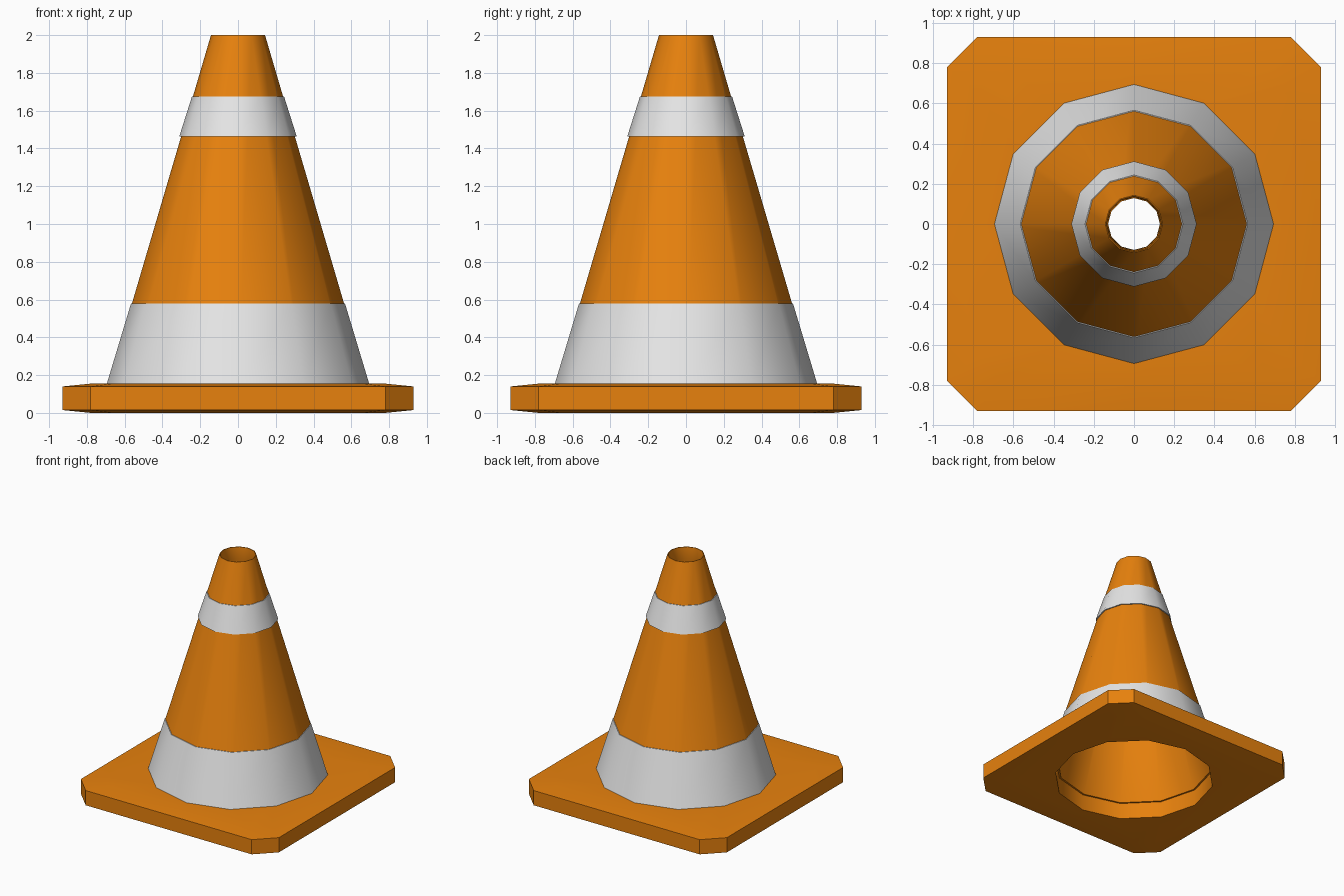
import bpy, bmesh, math

if "Cube" in bpy.data.objects:
    bpy.data.objects.remove(bpy.data.objects["Cube"])

SIDES = 12


def material(name, rgb):
    m = bpy.data.materials.new(name)
    m.diffuse_color = (*rgb, 1)
    m.use_nodes = True
    m.node_tree.nodes["Principled BSDF"].inputs["Base Color"].default_value = m.diffuse_color
    return m


orange = material("orange_plastic", (0.80, 0.22, 0.004))
white = material("reflective_white", (0.79, 0.79, 0.79))


def circle(r, z):
    step = math.tau / SIDES
    return [(r * math.cos(i * step), r * math.sin(i * step), z)
            for i in range(SIDES)]


def cut_square(half, cut, z):
    """Square outline with cut corners and side midpoints, 12 points."""
    c, pts = half - cut, []
    for k in range(4):
        co, si = round(math.cos(k * math.pi / 2)), round(math.sin(k * math.pi / 2))
        for x, y in ((half, 0), (half, c), (c, half)):
            pts.append((x * co - y * si, x * si + y * co, z))
    return pts


def loft(name, outlines, mat):
    """Closed ring-shaped solid: each outline is joined to the next, last to first."""
    bm = bmesh.new()
    rings = [[bm.verts.new(p) for p in o] for o in outlines]
    for k, a in enumerate(rings):
        b = rings[(k + 1) % len(rings)]
        for i in range(SIDES):
            j = (i + 1) % SIDES
            bm.faces.new((a[i], a[j], b[j], b[i]))
    bmesh.ops.recalc_face_normals(bm, faces=bm.faces)
    mesh = bpy.data.meshes.new(name)
    bm.to_mesh(mesh)
    bm.free()
    mesh.materials.append(mat)
    ob = bpy.data.objects.new(name, mesh)
    bpy.context.collection.objects.link(ob)
    bpy.ops.object.select_all(action='DESELECT')
    bpy.context.view_layer.objects.active = ob
    ob.select_set(True)
    bpy.ops.object.shade_smooth_by_angle(angle=math.radians(32))
    return ob


def lathe(name, profile, mat):
    return loft(name, [circle(r, z) for r, z in profile], mat)


def cone_radius(z):
    return 0.143 + (2.0 - z) * 0.2945


def band(name, low, high, low_gap, high_gap):
    """Sleeve lying just outside the cone wall."""
    return lathe(name, [(cone_radius(low) + low_gap, low),
                        (cone_radius(high) + high_gap, high),
                        (cone_radius(high) - 0.004, high),
                        (cone_radius(low) - 0.004, low)], white)


# Base plate: cut corners, gently sloped rims, round hole through the middle
loft("base_plate", [circle(0.64, 0.0),
                    cut_square(0.78, 0.12, 0.0),
                    cut_square(0.93, 0.15, 0.015),
                    cut_square(0.93, 0.15, 0.14),
                    cut_square(0.78, 0.12, 0.155),
                    circle(0.64, 0.155)], orange)

# Hollow cone body, open at the top with a slightly funnelled mouth
lathe("cone_body", [(cone_radius(0.14), 0.14), (cone_radius(2.0), 2.0),
                    (0.138, 2.0), (0.129, 1.90), (0.625, 0.14)], orange)

# Reflective bands
band("lower_band", 0.15, 0.58, 0.008, 0.005)
band("upper_band", 1.462, 1.675, 0.010, 0.005)
